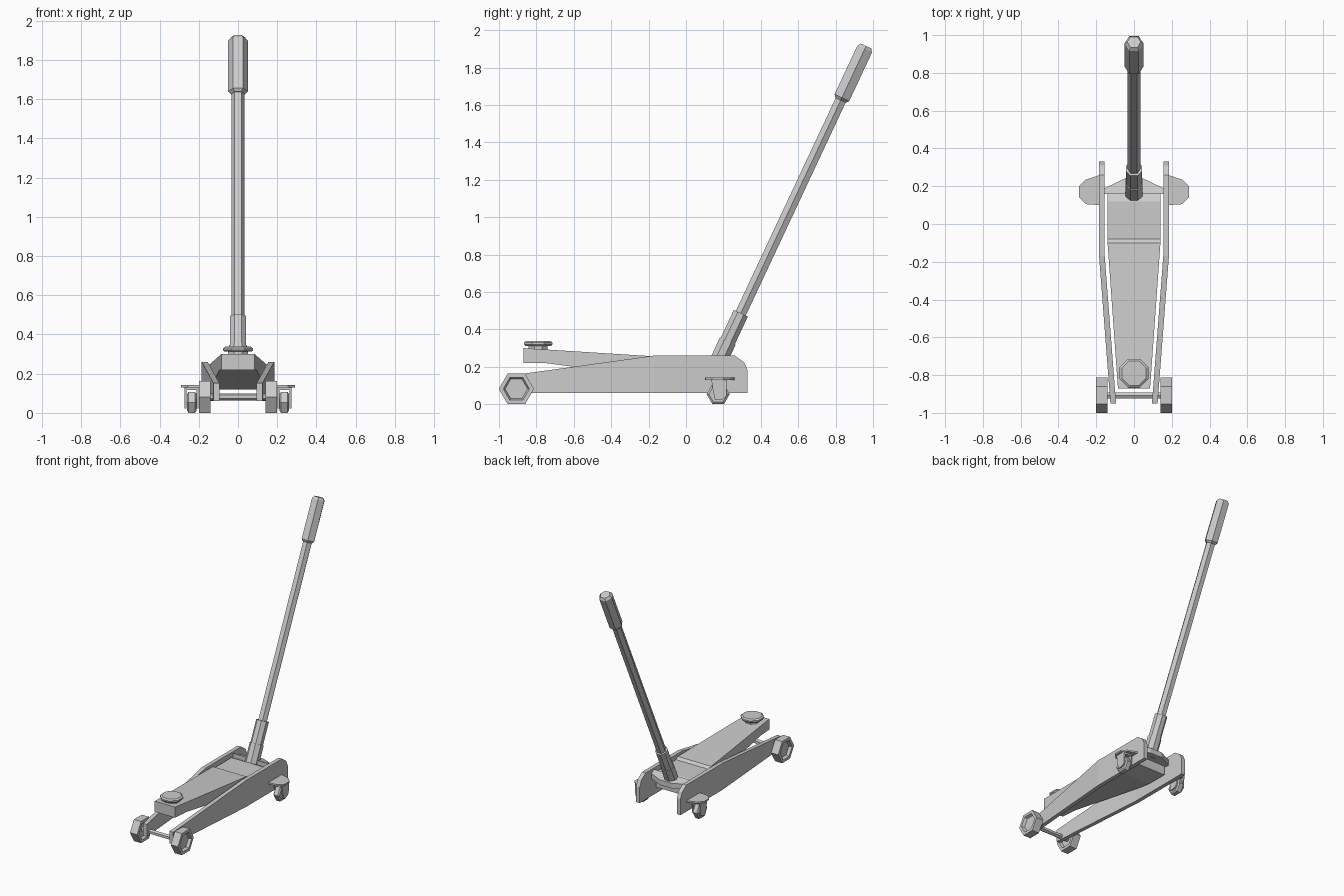
import bpy, bmesh, math
from mathutils import Vector, Matrix

if "Cube" in bpy.data.objects:
    bpy.data.objects.remove(bpy.data.objects["Cube"])

grey = bpy.data.materials.new("light_grey_metal")
grey.use_nodes = True
color = (0.6, 0.6, 0.6, 1)
grey.diffuse_color = color
grey.node_tree.nodes["Principled BSDF"].inputs["Base Color"].default_value = color


def finish(name, bm):
    bmesh.ops.recalc_face_normals(bm, faces=bm.faces)
    mesh = bpy.data.meshes.new(name)
    bm.to_mesh(mesh)
    bm.free()
    mesh.materials.append(grey)
    obj = bpy.data.objects.new(name, mesh)
    bpy.context.scene.collection.objects.link(obj)
    return obj


def prism(points, lo, hi, axis="x"):
    """Extrude a 2D outline: (y, z) along x, or (x, y) along z."""
    bm = bmesh.new()
    place = (lambda p, h: (h, *p)) if axis == "x" else (lambda p, h: (*p, h))
    face = bm.faces.new([bm.verts.new(place(p, lo)) for p in points])
    new = bmesh.ops.extrude_face_region(bm, geom=[face])["geom"]
    step = Vector(place((0, 0), hi - lo))
    bmesh.ops.translate(bm, vec=step, verts=[v for v in new if isinstance(v, bmesh.types.BMVert)])
    return bm


def cut_across(bm, y):
    geom = bm.verts[:] + bm.edges[:] + bm.faces[:]
    bmesh.ops.bisect_plane(bm, geom=geom, plane_co=(0, y, 0), plane_no=(0, 1, 0))


def lathe(rings, sides, matrix, turn=0.0, closed=False):
    """Faceted solid from (radius, height) rings around local z."""
    bm = bmesh.new()
    loops = []
    for r, h in rings:
        angles = [turn + i * math.tau / sides for i in range(sides)]
        loops.append([bm.verts.new((r * math.cos(a), r * math.sin(a), h)) for a in angles])
    pairs = list(zip(loops, loops[1:]))
    if closed:
        pairs.append((loops[-1], loops[0]))
    else:
        bm.faces.new(loops[0])
        bm.faces.new(loops[-1])
    for a, b in pairs:
        for i in range(sides):
            j = (i + 1) % sides
            bm.faces.new((a[i], a[j], b[j], b[i]))
    bm.transform(matrix)
    return bm


def at(x, y, z):
    return Matrix.Translation((x, y, z))


def both_sides(name, build):
    """Make the part on +x and its mirror on -x."""
    for side, sx in (("left", 1), ("right", -1)):
        bm = build()
        bm.transform(Matrix.Diagonal((sx, 1, 1, 1)))
        finish(side + "_" + name, bm)


ALONG_X = Matrix.Rotation(math.pi / 2, 4, "Y")


# Frame side plates, bent inward toward the front
def side_plate():
    bm = prism([(-.95, .06), (.33, .06), (.33, .18), (.31, .225), (.26, .26),
                (-.17, .26), (-.95, .152)], .155, .185)
    cut_across(bm, -.17)
    for v in bm.verts:
        v.co.x -= .06 * max(0, -.17 - v.co.y) / .78
    return bm


both_sides("side_plate", side_plate)

# Lifting arm, narrowing toward the saddle
arm = prism([(-.87, .22), (-.75, .22), (0, .12), (.16, .12), (.16, .215), (.12, .235),
             (-.08, .235), (-.1, .252), (-.17, .256), (-.87, .3)], -1, 1)
cut_across(arm, -.1)
cut_across(arm, -.75)
for v in arm.verts:
    v.co.x *= .14 - .055 * max(0, -.1 - v.co.y) / .77
finish("lifting_arm", arm)

# Saddle
finish("saddle", lathe([(.055, .29), (.055, .312), (.075, .312), (.082, .32), (.082, .33),
                        (.07, .338)], 8, at(0, -.79, 0), math.pi / 8))


# Front wheels with recessed hubs, and their axle
def front_wheel():
    rings = [(.094, .14), (.094, .2), (.07, .2), (.06, .18), (.06, .16), (.07, .14)]
    return lathe(rings, 6, at(0, -.907, .082) @ ALONG_X, math.pi / 2, closed=True)


def front_hub():
    return lathe([(.061, .16), (.061, .18)], 6, at(0, -.907, .082) @ ALONG_X, math.pi / 2)


both_sides("front_wheel", front_wheel)
both_sides("front_hub", front_hub)
finish("front_axle", lathe([(.018, -.16), (.018, .16)], 6, at(0, -.907, .082) @ ALONG_X))


# Rear casters
def caster_plate():
    return prism([(.18, .1), (.255, .105), (.29, .14), (.29, .2), (.255, .235), (.18, .26)],
                 .13, .142, "z")


def caster_wheel():
    return lathe([(.05, .212), (.062, .22), (.062, .252), (.05, .26)], 6,
                 at(0, .172, .054) @ ALONG_X, math.pi / 2)


both_sides("caster_plate", caster_plate)
both_sides("caster_wheel", caster_wheel)
for part, x in (("inner_caster_fork", .202), ("outer_caster_fork", .262)):
    both_sides(part, lambda: prism([(.135, .132), (.22, .132), (.215, .04), (.19, .022),
                                    (.155, .022), (.145, .07)], x, x + .01))
both_sides("caster_bridge", lambda: prism([(.14, .118), (.215, .118), (.215, .131), (.14, .131)],
                                          .203, .271))

# Handle yoke between the plates
yoke = prism([(-.155, .16), (.155, .16), (.155, .19), (.05, .24), (-.05, .24), (-.155, .19)],
             .19, .25, "z")
for v in yoke.verts:
    if v.co.z > .2 and v.co.y > .17:
        v.co.z -= .02
finish("handle_yoke", yoke)

# Handle parts along one leaning axis
base, tip = Vector((0, .187, .26)), Vector((0, .963, 1.915))
axis = tip - base
length = axis.length
LEAN = Matrix.Translation(base) @ Matrix.Rotation(-math.atan2(axis.y, axis.z), 4, "X")
finish("handle_socket", lathe([(.05, -.06), (.05, .085)], 8, LEAN, math.pi / 8))
finish("handle_sleeve", lathe([(.045, .05), (.045, .25)], 8, LEAN, math.pi / 8))
finish("handle_rod", lathe([(.034, .2), (.034, length - .2)], 6, LEAN))
finish("handle_grip", lathe([(.036, length - .32), (.05, length - .305), (.05, length - .018),
                             (.036, length)], 6, LEAN))
